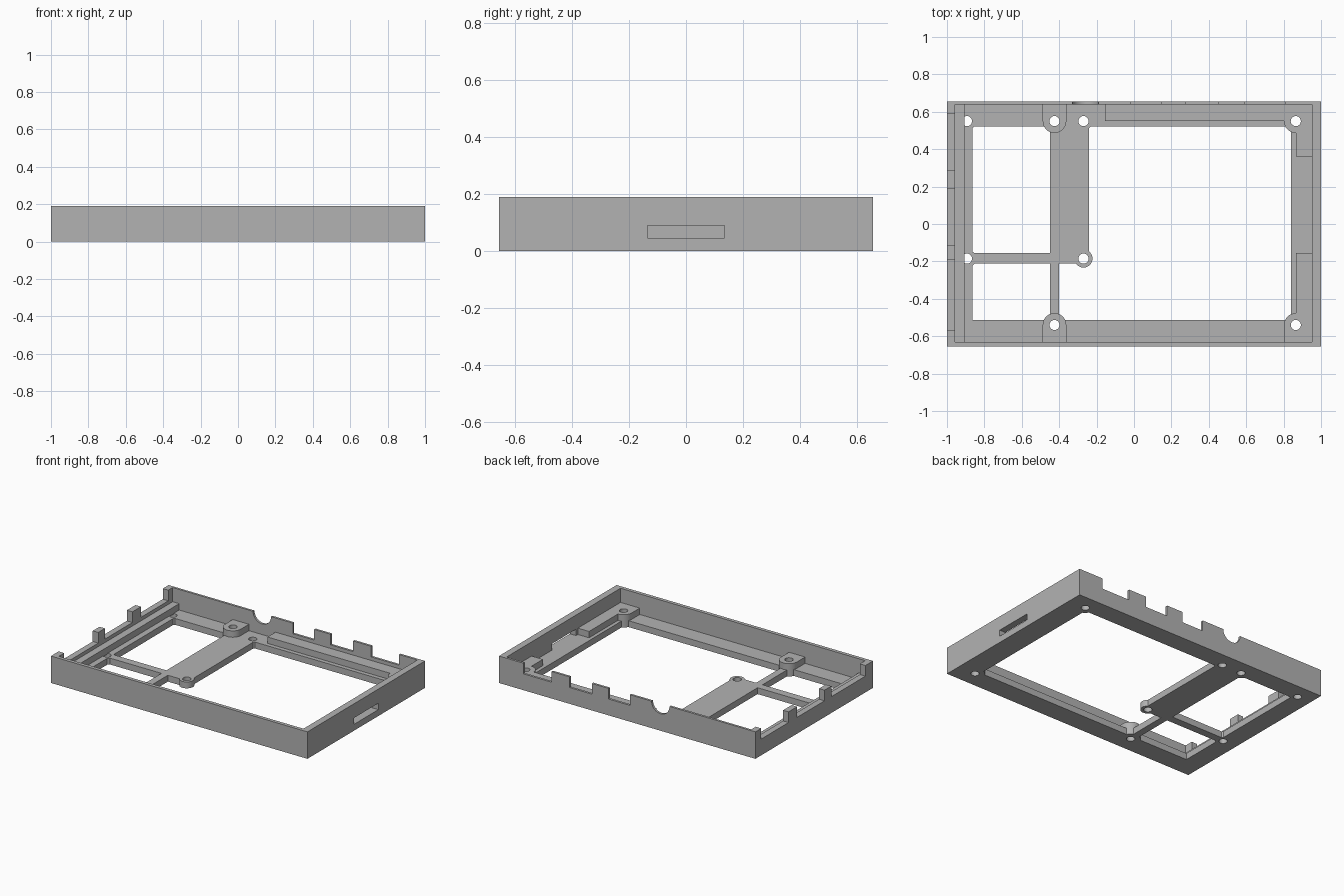
import bpy

cube = bpy.data.objects.get("Cube")
if cube:
    bpy.data.objects.remove(cube, do_unlink=True)

grey = bpy.data.materials.new("plain_grey")
grey.use_nodes = True
COLOR = (0.45, 0.45, 0.45, 1)
grey.diffuse_color = COLOR
grey.node_tree.nodes["Principled BSDF"].inputs["Base Color"].default_value = COLOR

FLOOR, STEP, GAP, TOP = 0.045, 0.09, 0.115, 0.19
X, Y = 1.0, 0.655
LEFT, RIGHT, FRONT, BACK = -0.957, 0.952, -0.63, 0.639
OVER = 0.01  # overlap into the walls


def block(name, x0, x1, y0, y1, z0, z1):
    bpy.ops.mesh.primitive_cube_add(size=1)
    ob = bpy.context.object
    ob.name = name
    for v in ob.data.vertices:
        v.co = (x1 if v.co.x > 0 else x0, y1 if v.co.y > 0 else y0, z1 if v.co.z > 0 else z0)
    ob.data.materials.append(grey)
    return ob


def post(name, x, y, r, z0, z1):
    bpy.ops.mesh.primitive_cylinder_add(vertices=48, radius=r, depth=z1 - z0,
                                        location=(x, y, (z0 + z1) / 2))
    ob = bpy.context.object
    ob.name = name
    ob.data.materials.append(grey)
    return ob


def combine(target, part, operation):
    mod = target.modifiers.new(part.name, "BOOLEAN")
    mod.operation, mod.object, mod.solver = operation, part, "EXACT"
    bpy.ops.object.select_all(action="DESELECT")
    bpy.context.view_layer.objects.active = target
    target.select_set(True)
    bpy.ops.object.modifier_apply(modifier=mod.name)
    bpy.data.objects.remove(part, do_unlink=True)


def cut(part):
    combine(tray, part, "DIFFERENCE")


def add(part):
    combine(tray, part, "UNION")


# Outer shell with an open top
tray = block("enclosure_tray", -X, X, -Y, Y, 0, TOP)
cut(block("cavity", LEFT, RIGHT, FRONT, BACK, FLOOR, 1))

# Floor windows, leaving the centre plate and cross bars
for x0, x1, y0, y1 in [(-0.864, -0.45, -0.155, 0.52), (-0.864, -0.45, -0.512, -0.21),
                       (-0.24, 0.84, -0.3, 0.52), (-0.4, 0.84, -0.512, -0.21)]:
    cut(block("floor_window", x0, x1, y0, y1, -1, 0.06))

# Low screw pads level with the floor
low_pads = [(x, y) for x in (-0.893, -0.27) for y in (-0.185, 0.55)]
for x, y in low_pads:
    add(post("low_pad", x, y, 0.048, 0, FLOOR))
for x, y in low_pads:
    cut(post("low_hole", x, y, 0.027, -1, FLOOR + 0.02))

# Raised ledges along the walls
add(block("left_rail", LEFT - OVER, -0.906, FRONT - OVER, BACK + OVER, FLOOR - 0.005, STEP))
add(block("back_ledge", -0.155, 0.85, 0.55, BACK + OVER, FLOOR - 0.005, STEP))
add(block("right_back_ledge", 0.865, RIGHT + OVER, 0.36, BACK + OVER, FLOOR - 0.005, STEP))
add(block("right_front_ledge", 0.865, RIGHT + OVER, FRONT - OVER, -0.155, FLOOR - 0.005, STEP))

# Tall screw bosses joined to the front and back walls
R = 0.063
for x in (-0.425, 0.865):
    for y, wall in ((0.55, BACK + OVER), (-0.54, FRONT - OVER)):
        add(post("tall_boss", x, y, R, 0, STEP))
        add(block("boss_web", x - R, x + R, min(y, wall), max(y, wall), 0, STEP))
        cut(post("tall_hole", x, y, 0.027, -1, STEP + 0.05))

# Vent gaps between tabs on the back and left walls
for x0, x1 in [(-0.02, 0.147), (0.275, 0.45), (0.59, 0.81)]:
    cut(block("back_gap", x0, x1, BACK - OVER, 1, GAP, 1))
for y0, y1 in [(0.286, 0.59), (-0.115, 0.19), (-0.57, -0.19)]:
    cut(block("left_gap", -2, LEFT + OVER, y0, y1, GAP, 1))

# Round cable notch in the back wall
notch = post("cable_notch", 0, 0, 0.07, -0.1, 0.1)
notch.rotation_euler.x = 1.5708
notch.location = (-0.26, 0.65, TOP)
bpy.context.view_layer.update()
cut(notch)

# Card slot through the right wall
cut(block("card_slot", RIGHT - OVER, 2, -0.135, 0.135, FLOOR, STEP))

# Crisp edges with smooth round holes
bpy.context.view_layer.objects.active = tray
tray.select_set(True)
bpy.ops.object.shade_smooth_by_angle(angle=0.5)
